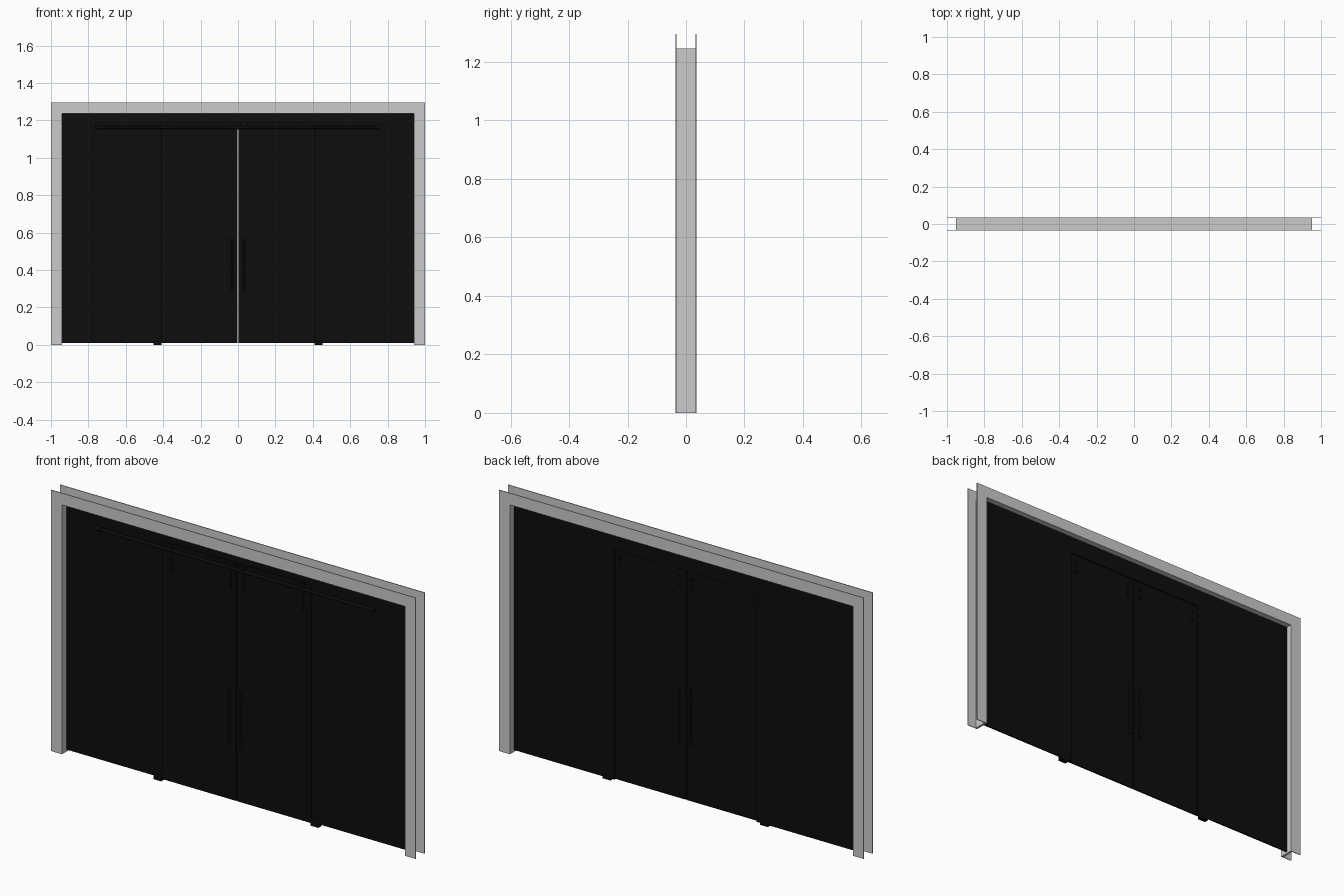
import bpy, bmesh, math
from mathutils import Matrix

if "Cube" in bpy.data.objects:
    bpy.data.objects.remove(bpy.data.objects["Cube"])

black = bpy.data.materials.new("black")
black.diffuse_color = (0.004, 0.004, 0.004, 1)
black.use_nodes = True
black.node_tree.nodes["Principled BSDF"].inputs["Base Color"].default_value = black.diffuse_color


def finish(name, bm, mat=None):
    bmesh.ops.recalc_face_normals(bm, faces=bm.faces)
    me = bpy.data.meshes.new(name)
    bm.to_mesh(me)
    bm.free()
    ob = bpy.data.objects.new(name, me)
    bpy.context.collection.objects.link(ob)
    if mat:
        me.materials.append(mat)
    return ob


def box(name, x, y, z, mat=black):
    bm = bmesh.new()
    bmesh.ops.create_cube(bm, size=1)
    for v in bm.verts:
        for i, (a, b) in enumerate((x, y, z)):
            v.co[i] = a + (v.co[i] + 0.5) * (b - a)
    return finish(name, bm, mat)


def rod(name, centre, r, length, axis, segs=20):
    bm = bmesh.new()
    rot = {'X': Matrix.Rotation(math.pi / 2, 4, 'Y'),
           'Y': Matrix.Rotation(math.pi / 2, 4, 'X'),
           'Z': Matrix()}[axis]
    bmesh.ops.create_cone(bm, cap_ends=True, segments=segs, radius1=r, radius2=r,
                          depth=length, matrix=Matrix.Translation(centre) @ rot)
    for f in bm.faces:
        f.smooth = len(f.verts) == 4
    for e in bm.edges:
        e.smooth = all(f.smooth for f in e.link_faces)
    return finish(name, bm, black)


def portal(name, xo, zo, xi, zi, y0, y1):
    # upside-down U outline, extruded through the wall depth
    pts = [(-xo, 0), (-xo, zo), (xo, zo), (xo, 0), (xi, 0), (xi, zi), (-xi, zi), (-xi, 0)]
    bm = bmesh.new()
    face = bm.faces.new([bm.verts.new((x, y0, z)) for x, z in pts])
    ext = bmesh.ops.extrude_face_region(bm, geom=[face])
    for v in ext['geom']:
        if isinstance(v, bmesh.types.BMVert):
            v.co.y = y1
    return finish(name, bm)


# Door frame: lining between two flat casings
portal("frame_lining", 0.952, 1.246, 0.941, 1.237, -0.032, 0.032)
portal("front_casing", 1.0, 1.295, 0.941, 1.237, -0.036, -0.032)
portal("back_casing", 1.0, 1.295, 0.941, 1.237, 0.032, 0.036)

# Fixed glass above the doors
box("transom_glass", (-0.39, 0.39), (-0.001, 0.006), (1.15, 1.237))
# Top rail
rod("slide_rail", (0, -0.02, 1.163), 0.008, 1.5, 'X')

for s, side in ((-1, "left"), (1, "right")):
    def span(a, b):
        return tuple(sorted((s * a, s * b)))

    # Glass panels
    box(side + "_fixed_glass", span(0.39, 0.941), (-0.001, 0.006), (0.01, 1.237))
    box(side + "_sliding_glass", span(0.002, 0.41), (-0.011, -0.004), (0.01, 1.19))
    # Floor guide
    box(side + "_floor_guide", span(0.41, 0.453), (-0.017, 0.006), (0, 0.018))
    # Rail end stop and wall fixings
    rod(side + "_rail_stop", (s * 0.75, -0.02, 1.163), 0.013, 0.022, 'X')
    for x in (0.44, 0.68):
        rod(side + "_rail_fixing", (s * x, -0.011, 1.163), 0.006, 0.02, 'Y', 12)
    # Roller hangers clamped to the sliding glass
    for x in (0.036, 0.362):
        box(side + "_hanger_strap", span(x - 0.007, x + 0.007), (-0.015, -0.011), (1.05, 1.18))
        rod(side + "_hanger_wheel", (s * x, -0.02, 1.18), 0.017, 0.009, 'Y')
        for z in (1.065, 1.11):
            rod(side + "_hanger_bolt", (s * x, -0.0075, z), 0.007, 0.021, 'Y', 12)
    # Pull handles on both faces
    for y, face in ((-0.027, "front"), (0.012, "back")):
        rod(f"{side}_{face}_handle", (s * 0.032, y, 0.427), 0.006, 0.27, 'Z')
    for z in (0.33, 0.525):
        rod(side + "_handle_post", (s * 0.032, -0.0075, z), 0.004, 0.039, 'Y', 12)
